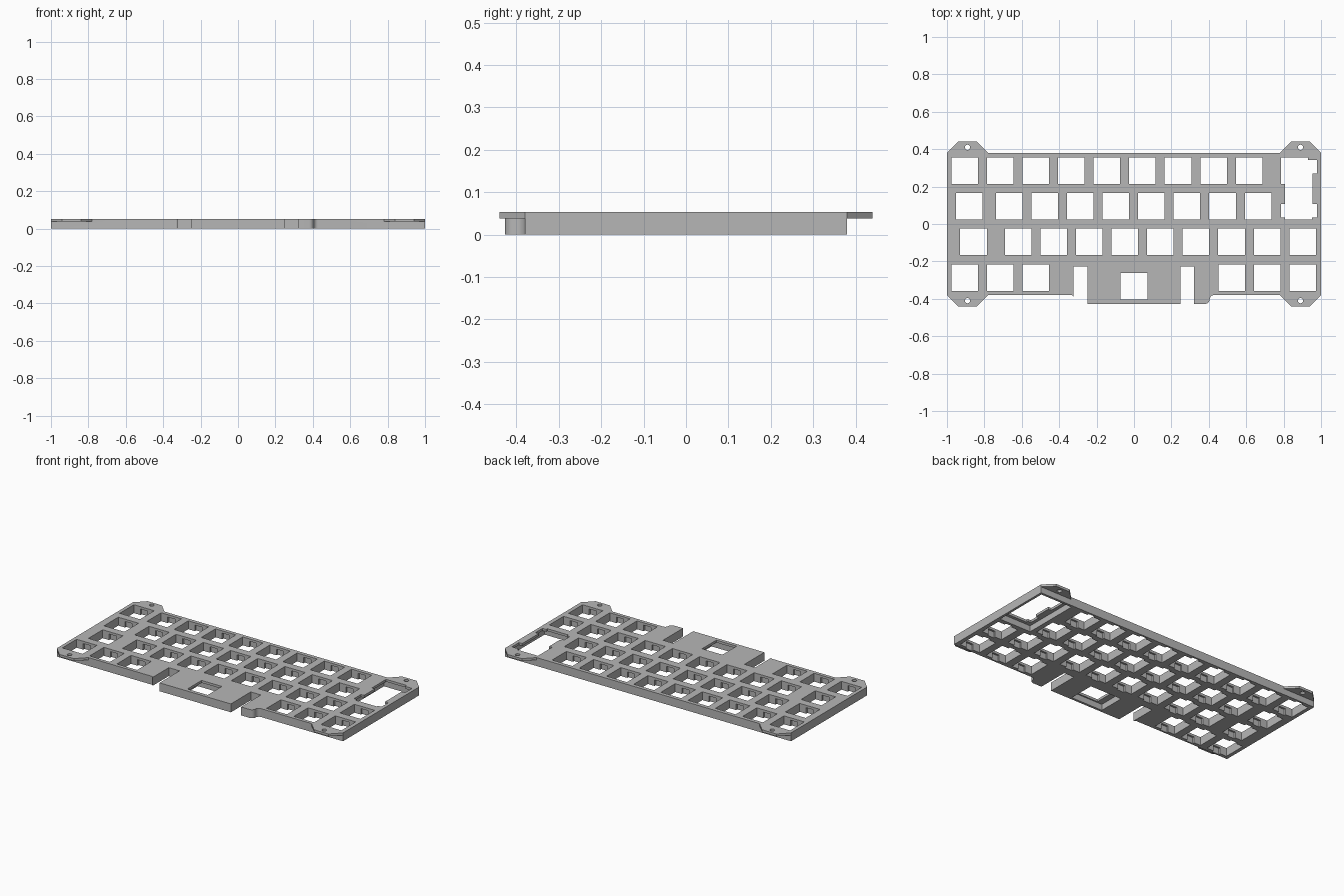
import bpy, bmesh, math

if "Cube" in bpy.data.objects:
    bpy.data.objects.remove(bpy.data.objects["Cube"])

TOP, LEDGE, HOLE = 0.053, 0.038, 0.142
PITCH = 0.1902

grey = bpy.data.materials.new("plate grey")
grey.use_nodes = True
COLOUR = (0.47, 0.47, 0.47, 1)
grey.diffuse_color = COLOUR
grey.node_tree.nodes["Principled BSDF"].inputs["Base Color"].default_value = COLOUR


def prism(bm, points, z0, z1):
    """Extrude a counter-clockwise outline from z0 to z1."""
    low = [bm.verts.new((x, y, z0)) for x, y in points]
    high = [bm.verts.new((x, y, z1)) for x, y in points]
    bm.faces.new(low[::-1])
    bm.faces.new(high)
    for i in range(len(points)):
        j = (i + 1) % len(points)
        bm.faces.new((low[i], low[j], high[j], high[i]))


def box(bm, x0, x1, y0, y1, z0=-0.1, z1=0.2):
    prism(bm, [(x0, y0), (x1, y0), (x1, y1), (x0, y1)], z0, z1)


def square(bm, x, y):
    h = HOLE / 2
    box(bm, x - h, x + h, y - h, y + h)


def make(name, bm):
    mesh = bpy.data.meshes.new(name)
    bmesh.ops.recalc_face_normals(bm, faces=bm.faces)
    bm.to_mesh(mesh)
    bm.free()
    mesh.materials.append(grey)
    ob = bpy.data.objects.new(name, mesh)
    bpy.context.collection.objects.link(ob)
    return ob


def combine(target, bm, operation):
    """Apply a boolean with a temporary helper."""
    helper = make("helper", bm)
    helper.hide_render = True
    mod = target.modifiers.new("combine", "BOOLEAN")
    mod.operation, mod.object = operation, helper
    mod.solver, mod.use_self = "EXACT", True
    bpy.context.view_layer.objects.active = target
    bpy.ops.object.modifier_apply(modifier=mod.name)
    bpy.data.objects.remove(helper)


def arc(cx, cy, r, a0, a1, n=6):
    return [(cx + r * math.cos(math.radians(a0 + (a1 - a0) * i / n)),
             cy + r * math.sin(math.radians(a0 + (a1 - a0) * i / n)))
            for i in range(n + 1)]


# Plate body with the front tongue and its two slots
FRONT, LIP, SLOT = -0.38, -0.427, -0.228
outline = [(-1, 0.38), (-1, FRONT)]
outline += arc(-0.336, FRONT - 0.012, 0.012, 90, 0)
outline += [(-0.324, SLOT), (-0.249, SLOT), (-0.249, LIP), (0.249, LIP),
            (0.249, SLOT), (0.32, SLOT), (0.32, LIP)]
outline += arc(0.381, LIP + 0.0235, 0.0235, -90, 0)
outline += arc(0.428, FRONT - 0.0235, 0.0235, 180, 90)
outline += [(1, FRONT), (1, 0.38)]
bm = bmesh.new()
prism(bm, outline, 0, TOP)
plate = make("switch_plate", bm)

# Thin corner mounting tabs
bm = bmesh.new()
for sx in (-1, 1):
    for sy in (-1, 1):
        tab = [(1, 0.35), (1, 0.38), (0.94, 0.44), (0.84, 0.44),
               (0.78, 0.38), (0.78, 0.35)]
        tab = [(sx * x, sy * y) for x, y in tab]
        prism(bm, tab if sx * sy > 0 else tab[::-1], LEDGE, TOP)
combine(plate, bm, "UNION")

# Switch openings: first centre, row centre, count
keys = []
for start, y, count in [(-0.906, 0.285, 9), (-0.882, 0.095, 1), (-0.668, 0.095, 8),
                        (-0.858, -0.096, 1), (-0.62, -0.096, 9),
                        (-0.906, -0.287, 3), (0.522, -0.287, 3)]:
    keys += [(start + PITCH * i, y) for i in range(count)]
bm = bmesh.new()
for x, y in keys + [(0, -0.333)]:
    square(bm, x, y)
combine(plate, bm, "DIFFERENCE")

# Clip recesses under the front and back edge of each opening
bm = bmesh.new()
for x, y in keys:
    box(bm, x - 0.025, x + 0.025, y - 0.083, y + 0.083, -0.1, LEDGE)
combine(plate, bm, "DIFFERENCE")

# Large stepped opening at the back corner, with stabiliser ears
for rect in [(0.786, 0.93, 0.214, 0.356), (0.807, 0.953, 0.024, 0.28),
             (0.88, 0.955, 0.1, 0.34), (0.9, 0.978, 0.271, 0.341),
             (0.786, 0.978, 0.036, 0.106)]:
    bm = bmesh.new()
    box(bm, *rect)
    combine(plate, bm, "DIFFERENCE")

# Shallow pockets below the wide keys
bm = bmesh.new()
box(bm, 0.765, 0.985, 0.005, 0.365, -0.1, LEDGE)
box(bm, -0.11, 0.11, -0.412, -0.245, -0.1, LEDGE)
combine(plate, bm, "DIFFERENCE")

# Screw holes through the tabs
bm = bmesh.new()
for sx in (-1, 1):
    for sy in (-1, 1):
        prism(bm, arc(sx * 0.89, sy * 0.41, 0.014, 0, 345, 23), -0.1, 0.2)
combine(plate, bm, "DIFFERENCE")

# Smooth the rounded walls, keep corners crisp
bpy.ops.object.select_all(action="DESELECT")
plate.select_set(True)
bpy.context.view_layer.objects.active = plate
bpy.ops.object.shade_smooth_by_angle(angle=math.radians(30))
